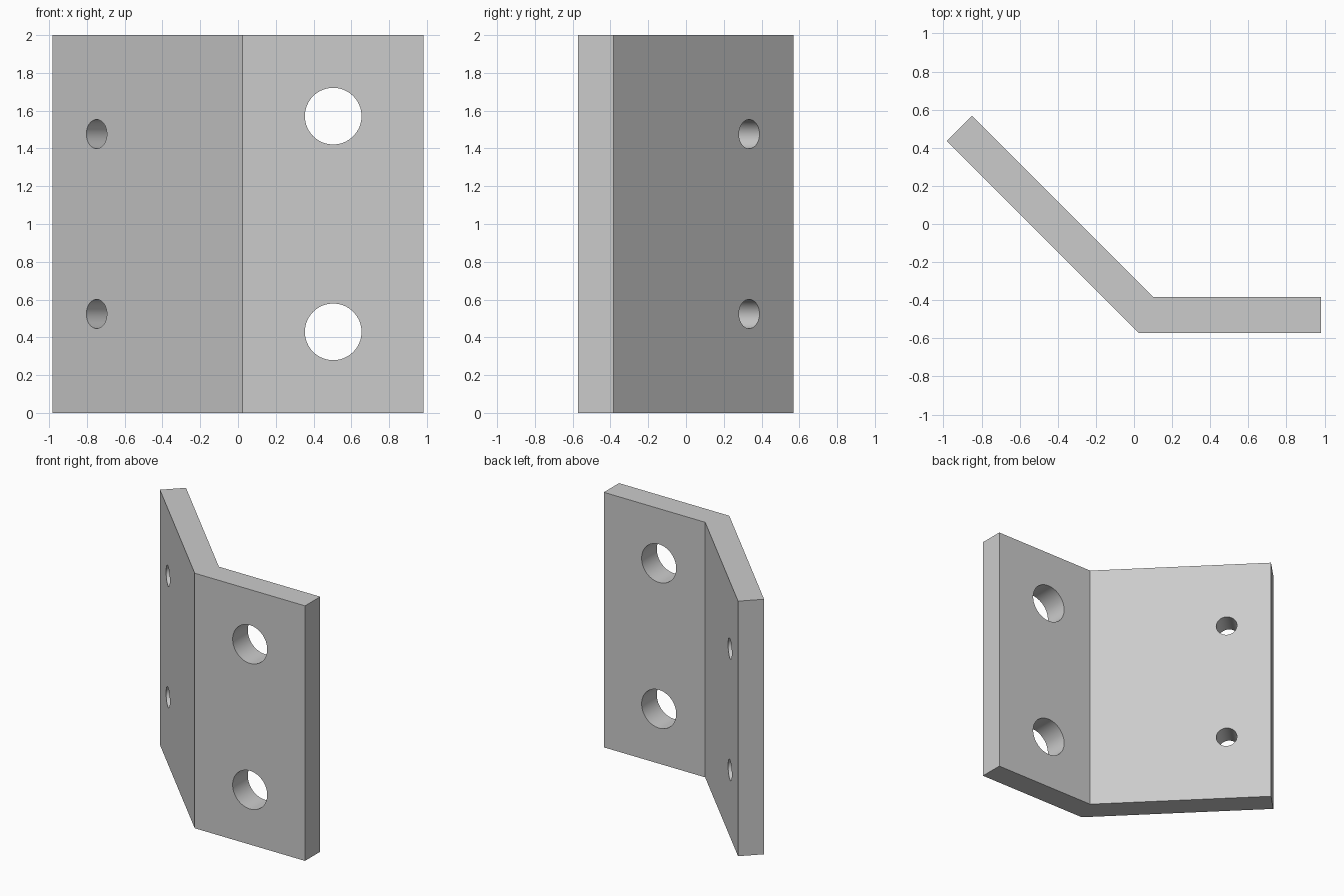
import bpy
import bmesh
from math import radians, sin, cos, tan
from mathutils import Vector

if "Cube" in bpy.data.objects:
    bpy.data.objects.remove(bpy.data.objects["Cube"], do_unlink=True)

HEIGHT = 2.0
THICK = 0.188
BEND = Vector((0.025, -0.572, 0))       # outer corner of the bend
FLAT_LEN = 0.957
WING_LEN = 1.425
ANGLE = radians(45)

grey = bpy.data.materials.new("plain grey")
grey.use_nodes = True
colour = (0.6, 0.6, 0.6, 1)
grey.diffuse_color = colour
grey.node_tree.nodes["Principled BSDF"].inputs["Base Color"].default_value = colour

# Directions along each plate, and through its thickness
flat_dir, flat_normal = Vector((1, 0, 0)), Vector((0, 1, 0))
wing_dir = Vector((-cos(ANGLE), sin(ANGLE), 0))
wing_normal = Vector((sin(ANGLE), cos(ANGLE), 0))
inner_bend = BEND + Vector((THICK * tan(ANGLE / 2), THICK, 0))
flat_end = BEND + flat_dir * FLAT_LEN
wing_end = BEND + wing_dir * WING_LEN

# Bent plate: the bracket profile raised to full height
profile = [BEND, flat_end, flat_end + flat_normal * THICK, inner_bend,
           wing_end + wing_normal * THICK, wing_end]
bm = bmesh.new()
base = bm.faces.new([bm.verts.new(p) for p in profile])
raised = bmesh.ops.extrude_face_region(bm, geom=[base])["geom"]
bmesh.ops.translate(bm, vec=(0, 0, HEIGHT),
                    verts=[v for v in raised if isinstance(v, bmesh.types.BMVert)])
bmesh.ops.recalc_face_normals(bm, faces=bm.faces)
mesh = bpy.data.meshes.new("bent_bracket")
bm.to_mesh(mesh)
bm.free()
mesh.materials.append(grey)
bracket = bpy.data.objects.new("bent_bracket", mesh)
bpy.context.collection.objects.link(bracket)


def drill(along, distance, normal, z, radius):
    """Cut a round hole straight through a plate."""
    centre = BEND + along * distance + normal * THICK / 2 + Vector((0, 0, z))
    bpy.ops.mesh.primitive_cylinder_add(
        vertices=64, radius=radius, depth=THICK * 3, location=centre,
        rotation=normal.to_track_quat("Z", "Y").to_euler())
    cutter = bpy.context.object
    cutter.name = "hole_cutter"
    cutter.hide_render = True
    cutter.data.materials.append(grey)
    bpy.ops.object.select_all(action="DESELECT")
    bracket.select_set(True)
    bpy.context.view_layer.objects.active = bracket
    cut = bracket.modifiers.new("hole", "BOOLEAN")
    cut.operation = "DIFFERENCE"
    cut.solver = "EXACT"
    cut.object = cutter
    bpy.ops.object.modifier_apply(modifier=cut.name)
    bpy.data.objects.remove(cutter, do_unlink=True)


# Large holes in the flat plate, small holes in the angled wing
for side in (-1, 1):
    drill(flat_dir, 0.479, flat_normal, HEIGHT / 2 + side * 0.571, 0.15)
    drill(wing_dir, 1.094, wing_normal, HEIGHT / 2 + side * 0.476, 0.077)

bpy.ops.object.shade_smooth_by_angle(angle=radians(30))
